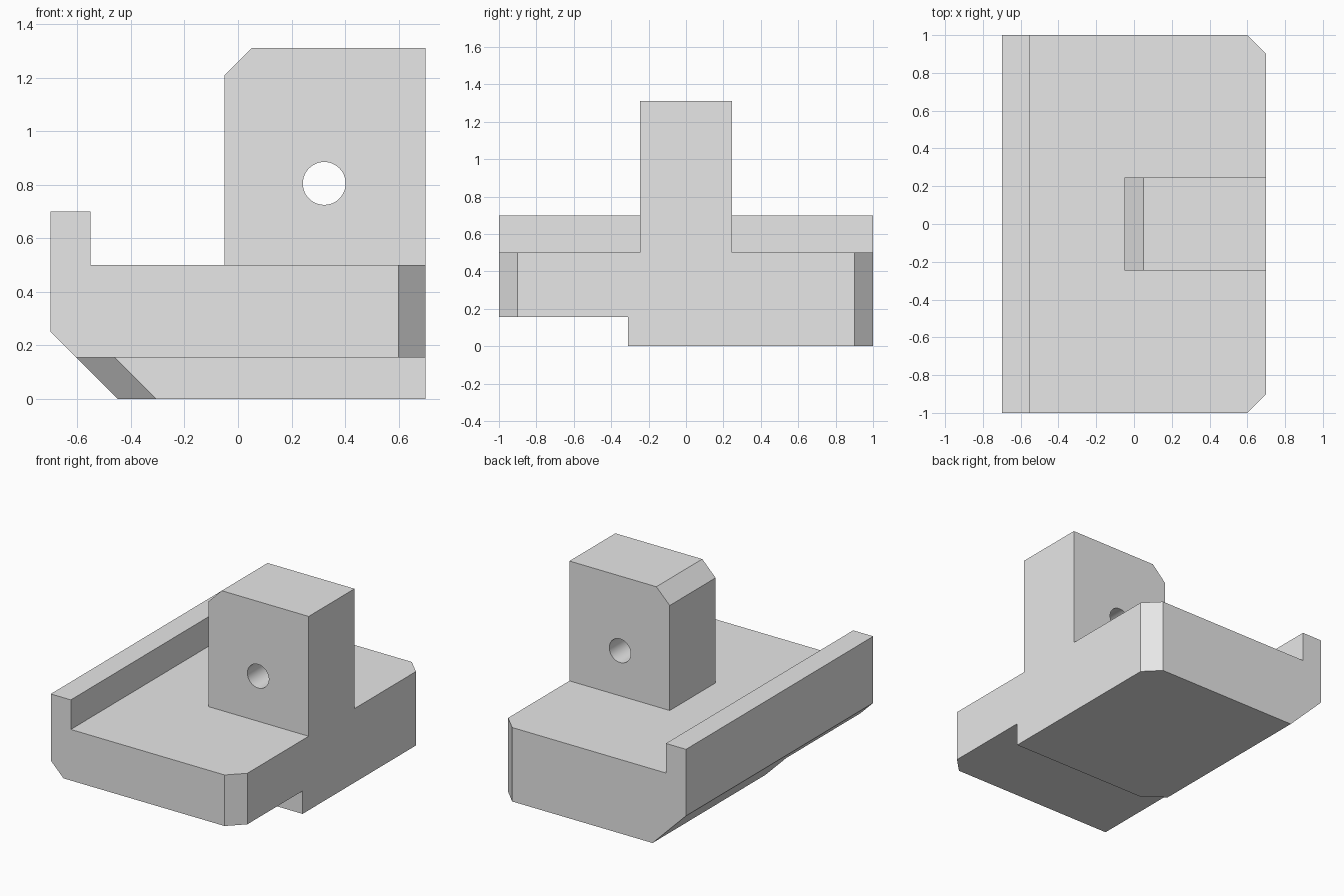
import bpy
import bmesh
from math import cos, sin, tau, radians
from mathutils import Vector

default = bpy.data.objects.get("Cube")
if default:
    bpy.data.objects.remove(default, do_unlink=True)

grey = bpy.data.materials.new("plain grey")
grey.use_nodes = True
colour = (0.8, 0.8, 0.8, 1)
grey.diffuse_color = colour
grey.node_tree.nodes["Principled BSDF"].inputs["Base Color"].default_value = colour


def prism(name, points, sweep):
    """Solid made by sweeping a flat outline along a vector."""
    bm = bmesh.new()
    face = bm.faces.new([bm.verts.new(p) for p in points])
    swept = bmesh.ops.extrude_face_region(bm, geom=[face], use_keep_orig=True)
    moved = [g for g in swept["geom"] if isinstance(g, bmesh.types.BMVert)]
    bmesh.ops.translate(bm, verts=moved, vec=Vector(sweep))
    bmesh.ops.recalc_face_normals(bm, faces=bm.faces[:])
    mesh = bpy.data.meshes.new(name)
    bm.to_mesh(mesh)
    bm.free()
    mesh.materials.append(grey)
    obj = bpy.data.objects.new(name, mesh)
    bpy.context.collection.objects.link(obj)
    return obj


def side_prism(name, outline, half_width):
    """Sweep an x-z outline across y, centred."""
    return prism(name, [(x, -half_width, z) for x, z in outline], (0, 2 * half_width, 0))


def combine(target, tool, operation):
    """Apply a boolean and discard the tool."""
    tool.hide_render = True
    mod = target.modifiers.new(operation, 'BOOLEAN')
    mod.operation = operation
    mod.solver = 'EXACT'
    mod.object = tool
    bpy.ops.object.select_all(action='DESELECT')
    bpy.context.view_layer.objects.active = target
    target.select_set(True)
    bpy.ops.object.modifier_apply(modifier=mod.name)
    bpy.data.objects.remove(tool, do_unlink=True)


# Base plate with raised lip and sloped underside
base = side_prism("base_bracket", [(-0.45, 0), (0.7, 0), (0.7, 0.5), (-0.55, 0.5),
                                   (-0.55, 0.7), (-0.7, 0.7), (-0.7, 0.25)], 1)

# Chamfered vertical corners
for side in (-1, 1):
    corner = [(0.5, side, -0.1), (0.7, side * 0.8, -0.1), (0.9, side * 0.8, -0.1),
              (0.9, side * 1.2, -0.1), (0.5, side * 1.2, -0.1)]
    corner[0:2] = [(0.5, side, -0.1), (0.6, side, -0.1), (0.7, side * 0.9, -0.1),
                   (0.8, side * 0.8, -0.1)]
    combine(base, prism("corner_cutter", corner, (0, 0, 0.8)), 'DIFFERENCE')

# Step under the front edge, with its bevel following the underside slope
step = [(2, -0.31), (-0.46, -0.31), (-0.74, -0.11), (-2, -0.11), (-2, -1.5), (2, -1.5)]
step_cutter = prism("step_cutter", [(x, y, 0.155) for x, y in step], (0.2, 0, -0.2))
combine(base, step_cutter, 'DIFFERENCE')

# Upright block with a chamfered top edge
block = side_prism("upright_block", [(-0.05, 0.5), (0.7, 0.5), (0.7, 1.31),
                                     (0.05, 1.31), (-0.05, 1.21)], 0.245)

# Through hole
ring = [(0.322 + 0.08 * cos(tau * i / 48), 0.805 + 0.08 * sin(tau * i / 48)) for i in range(48)]
combine(block, side_prism("hole_cutter", ring, 0.5), 'DIFFERENCE')

# Smooth the bore only
bpy.ops.object.shade_smooth_by_angle(angle=radians(30))
